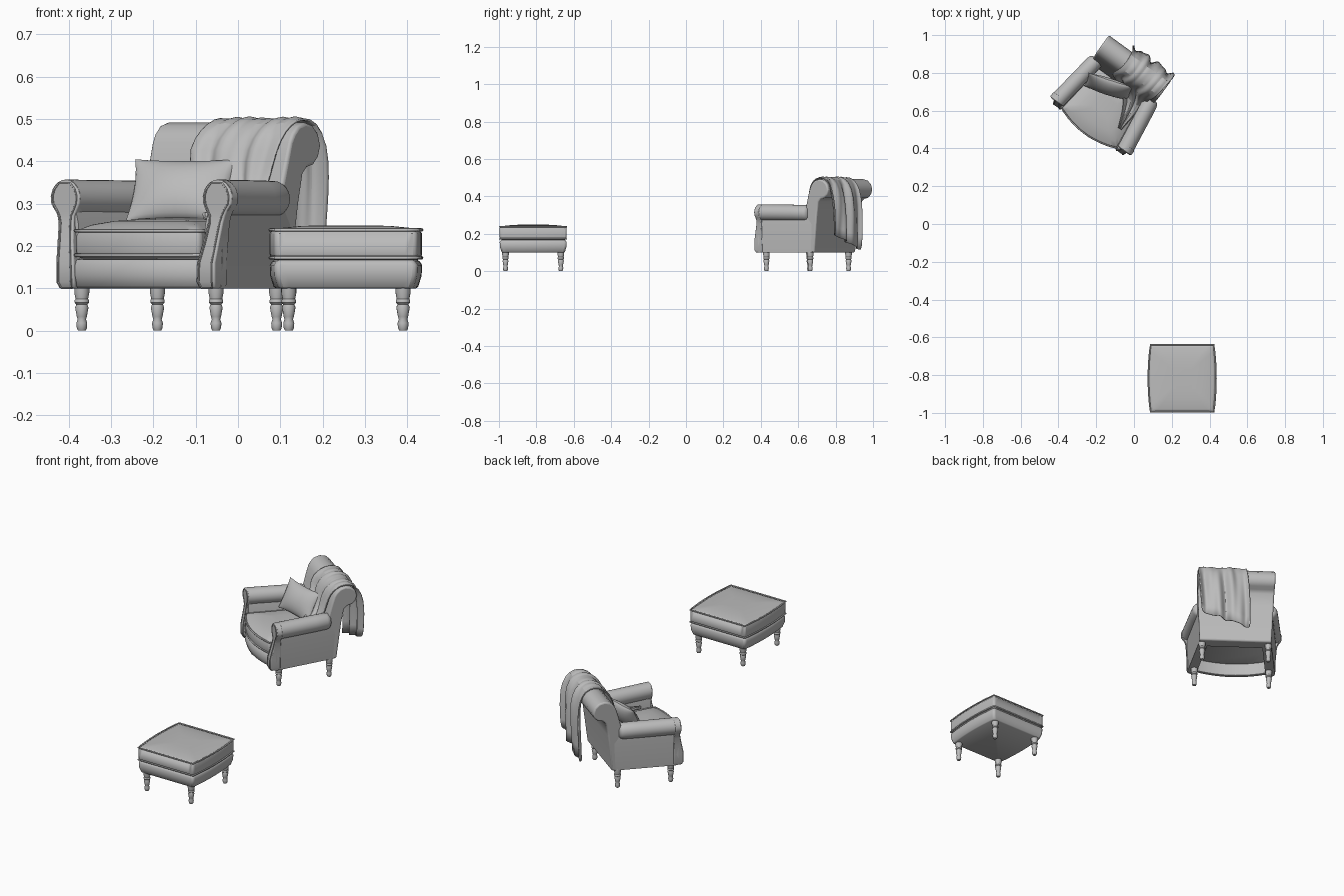
import bpy, bmesh, math
from math import sin, cos, pi, radians
from mathutils import Matrix, Vector

cube = bpy.data.objects.get("Cube")
if cube:
    bpy.data.objects.remove(cube)

fabric = bpy.data.materials.new("plain_grey")
fabric.use_nodes = True
GREY = (0.5, 0.5, 0.5, 1)
fabric.diffuse_color = GREY
fabric.node_tree.nodes["Principled BSDF"].inputs["Base Color"].default_value = GREY

CHAIR = Matrix.Translation((-0.13, 0.656, 0)) @ Matrix.Rotation(radians(-36), 4, 'Z')
STOOL = Matrix.Translation((0.255, -0.817, 0))
made = []


def add_object(name, data, frame):
    obj = bpy.data.objects.new(name, data)
    bpy.context.collection.objects.link(obj)
    data.materials.append(fabric)
    obj.matrix_world = frame
    return obj


def loft(name, rings, frame, closed=True, bevel=0.0, smooth=0):
    """Skin a list of equal-length point rows; closed rows are capped."""
    bm = bmesh.new()
    rows = [[bm.verts.new(p) for p in ring] for ring in rings]
    n = len(rows[0])
    for a, b in zip(rows, rows[1:]):
        for i in range(n if closed else n - 1):
            j = (i + 1) % n
            bm.faces.new((a[i], a[j], b[j], b[i]))
    if closed:
        bm.faces.new(rows[0])
        bm.faces.new(rows[-1])
    bmesh.ops.recalc_face_normals(bm, faces=bm.faces)
    mesh = bpy.data.meshes.new(name)
    bm.to_mesh(mesh)
    bm.free()
    obj = add_object(name, mesh, frame)
    if bevel:
        mod = obj.modifiers.new("soft_edges", 'BEVEL')
        mod.width, mod.segments = bevel, 3
        mod.limit_method, mod.angle_limit = 'ANGLE', radians(45)
    if smooth:
        mod = obj.modifiers.new("smooth", 'SUBSURF')
        mod.levels = mod.render_levels = smooth
    made.append(obj)
    return obj


def piping(name, points, frame, radius=0.004, cyclic=True):
    curve = bpy.data.curves.new(name, 'CURVE')
    curve.dimensions = '3D'
    curve.bevel_depth, curve.bevel_resolution = radius, 2
    spline = curve.splines.new('POLY')
    spline.points.add(len(points) - 1)
    for sp, p in zip(spline.points, points):
        sp.co = (*p, 1)
    spline.use_cyclic_u = cyclic
    add_object(name, curve, frame)


def outline(front, back, y_front, y_back, bulge_front, bulge_side, n=12):
    """Four-sided plan whose front, back and sides may bow outward."""
    corners = [Vector(c) for c in ((-front, y_front), (front, y_front),
                                   (back, y_back), (-back, y_back))]
    pts = []
    for k, bulge in enumerate((bulge_front, bulge_side, 0, bulge_side)):
        a, b = corners[k], corners[(k + 1) % 4]
        out = Vector((b.y - a.y, a.x - b.x)).normalized()
        pts += [a.lerp(b, i / n) + out * bulge * 4 * (i / n) * (1 - i / n) for i in range(n)]
    return pts


def padded(name, plan, levels, frame, bevel=0.01):
    """Stack copies of a plan, each drawn in by an inset, into upholstery."""
    mid = sum(plan, Vector((0, 0))) / len(plan)
    rings = []
    for z, inset in levels:
        rings.append([((p - mid) * (1 - inset / 0.18) + mid).to_3d() + Vector((0, 0, z)) for p in plan])
    return loft(name, rings, frame, bevel=bevel)


def turned_leg(name, x, y, frame):
    profile = ((0, .009), (.006, .012), (.018, .013), (.027, .010), (.033, .012), (.055, .016),
               (.062, .013), (.066, .017), (.072, .017), (.075, .015), (.09, .018), (.108, .018))
    loft(name, [[(x + r * cos(a * pi / 8), y + r * sin(a * pi / 8), z) for a in range(16)]
                for z, r in profile], frame)


def at_height(plan, z, grow=1.0):
    return [(p.x * grow, p.y * grow, z) for p in plan]


# Footstool
stool_plan = outline(.168, .168, -.179, .179, 0, .012)
padded("stool_base", stool_plan,
       ((.1, .014), (.104, .009), (.13, .001), (.155, 0), (.163, .005), (.168, .012)), STOOL)
padded("stool_cushion", stool_plan,
       ((.166, .012), (.17, .003), (.18, 0), (.23, 0), (.238, .005), (.243, .03), (.247, .07), (.249, .12)), STOOL)
for z in (.172, .238):
    piping("stool_piping", at_height(stool_plan, z, .995), STOOL)
for x in (-.135, .135):
    for y in (-.148, .148):
        turned_leg("stool_leg", x, y, STOOL)

# Armchair legs
for s in (-1, 1):
    turned_leg("front_leg", s * .196, -.137, CHAIR)
    turned_leg("back_leg", s * .174, .137, CHAIR)

# Seat cushion with piping
seat_plan = outline(.182, .142, -.183, .13, .038, 0)
padded("seat_cushion", seat_plan,
       ((.17, .012), (.176, .003), (.185, 0), (.225, 0), (.238, .005), (.25, .03), (.259, .07), (.263, .12)), CHAIR)
for z in (.178, .236):
    piping("seat_piping", at_height(seat_plan, z, .998), CHAIR)

# Curved front rail below the cushion
rail = []
for i in range(17):
    u = i / 8 - 1
    y = -.183 - .038 * (1 - u * u)
    rail.append([(u * .184, y + dy, z) for dy, z in
                 ((.03, .1), (.012, .1), (.004, .106), (-.003, .13), (-.002, .155), (.006, .168), (.03, .17))])
loft("front_rail", rail, CHAIR, bevel=.003)

# Arms: scroll-fronted post, side panel and rolled top
post_rows = ((.1, .182, .228, -.185), (.115, .178, .232, -.193), (.16, .18, .232, -.193),
             (.21, .19, .236, -.182), (.255, .196, .24, -.172), (.272, .195, .245, -.17),
             (.285, .188, .252, -.17), (.3, .181, .263, -.17), (.318, .179, .265, -.17),
             (.335, .185, .259, -.17), (.348, .197, .247, -.17), (.356, .212, .232, -.17))
panel = ((.18, .1), (.23, .1), (.238, .25), (.235, .31), (.2, .31), (.185, .25))
roll = ((-.166, 1), (-.05, 1), (.05, 1), (.115, .98), (.128, .9), (.136, .7), (.139, .3))
for s in (-1, 1):
    loft("arm_post", [[(s * a, y, z), (s * b, y, z), (s * b, -.14, z), (s * a, -.14, z)]
                      for z, a, b, y in post_rows], CHAIR, bevel=.004)
    edge = [(s * (a + .008), y - .001, z) for z, a, b, y in post_rows[:-1]]
    edge += [(s * (b - .008), y - .001, z) for z, a, b, y in reversed(post_rows[:-1])]
    piping("post_piping", edge, CHAIR, .002)
    loft("arm_panel", [[(s * (x - d), y, z) for x, z in panel] for y, d in ((-.165, 0), (.16, .042))],
         CHAIR)
    loft("arm_roll", [[(s * (.222 - .042 * (y + .166) / .3 + .043 * k * cos(a * pi / 12)), y,
                        .314 - .01 * (y + .166) + .043 * k * sin(a * pi / 12)) for a in range(24)]
                      for y, k in roll], CHAIR)

# Backrest curling into a roll at the top
back_profile = ((.172, .1), (.1, .1), (.1, .26), (.124, .34), (.14, .4), (.154, .445), (.165, .465),
                (.185, .484), (.215, .492), (.245, .485), (.266, .466), (.276, .437), (.268, .41),
                (.25, .392), (.225, .386), (.208, .37), (.195, .3))
loft("backrest", [[(u * (.189 + .015 * min(1, max(0, (z - .1) / .33))), y, z) for y, z in back_profile]
                  for u in (-1, -.5, 0, .5, 1)], CHAIR, bevel=.008)

# Scatter pillow, puffed in the middle with pointed corners
N = 14
pillow_frame = (CHAIR @ Matrix.Translation((-.046, .055, .333))
                @ Matrix.Rotation(radians(18), 4, 'Z') @ Matrix.Rotation(radians(-27), 4, 'X'))
for side in (-1, 1):
    rows = []
    for i in range(N + 1):
        v = -cos(pi * i / N)
        row = []
        for j in range(N + 1):
            u = -cos(pi * j / N)
            puff = max(0, (1 - u * u) * (1 - v * v)) ** .6
            row.append((.125 * u * (1 - .07 * (1 - v * v)), side * .036 * puff,
                        .081 * v * (1 - .08 * (1 - u * u))))
        rows.append(row)
    loft("pillow_half", rows, pillow_frame, closed=False)

# Throw blanket: runs from the seat over the backrest and hangs behind
drape = ((-.09, .268, .125, .142), (0, .273, .09, .15), (.075, .287, .045, .155),
         (.108, .34, -.02, .165), (.122, .4, -.075, .172), (.14, .455, -.065, .182),
         (.172, .488, -.05, .19), (.215, .502, -.045, .195), (.262, .49, -.05, .2),
         (.292, .44, -.055, .203), (.303, .36, -.062, .198), (.303, .27, -.068, .192),
         (.3, .155, -.068, .187))
COLS = 28
sheet = []
for k, (y, z, x0, x1) in enumerate(drape):
    # Fold direction is the outward normal of the path
    a, b = drape[max(0, k - 1)], drape[min(len(drape) - 1, k + 1)]
    normal = Vector((a[1] - b[1], b[0] - a[0])).normalized()
    hang = max(0, .36 - z) / .2 if y > .28 else 0
    depth = .012 if y > .28 else .007
    row = []
    for i in range(COLS + 1):
        u = i / COLS
        fold = depth * (sin(u * 17 + k * .25) + .5 * sin(u * 29 - k * .3))
        if 5 < k < 9:
            fold = abs(fold) * .7
        row.append((x0 + (x1 - x0) * u, y + normal.x * fold,
                    z + normal.y * fold + (u - .5) * .085 * hang))
    sheet.append(row)
blanket = loft("throw_blanket", sheet, CHAIR, closed=False, smooth=1)
thick = blanket.modifiers.new("thickness", 'SOLIDIFY')
thick.thickness, thick.offset = .005, 0

# Smooth shading with crisp seams
bpy.ops.object.select_all(action='DESELECT')
for obj in made:
    obj.select_set(True)
bpy.context.view_layer.objects.active = made[0]
bpy.ops.object.shade_smooth_by_angle(angle=radians(40))
